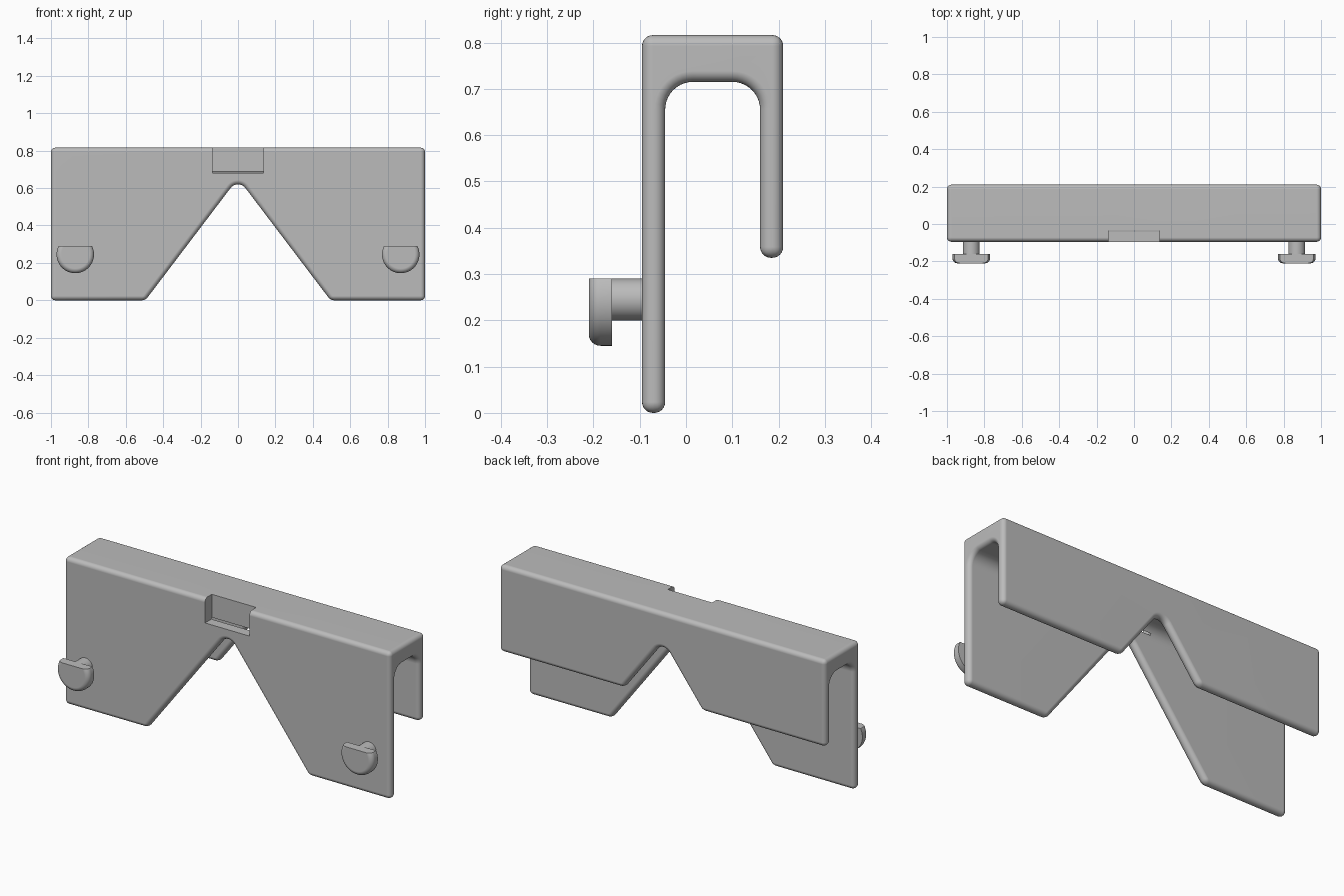
import bpy
import bmesh
import math

cube = bpy.data.objects.get("Cube")
if cube:
    bpy.data.objects.remove(cube, do_unlink=True)

grey = bpy.data.materials.new("plain grey")
grey.use_nodes = True
GREY = (0.5, 0.5, 0.5, 1)
grey.diffuse_color = GREY
grey.node_tree.nodes["Principled BSDF"].inputs["Base Color"].default_value = GREY


def arc(cx, cy, r, start, end, n):
    """Points on an arc, angles in degrees."""
    angles = [math.radians(start + (end - start) * i / n) for i in range(n + 1)]
    return [(cx + r * math.cos(a), cy + r * math.sin(a)) for a in angles]


def prism(name, outline, place, lo, hi):
    """Extrude a 2D outline between lo and hi; place maps (u, v, depth) to 3D."""
    bm = bmesh.new()
    base = bm.faces.new([bm.verts.new(place(u, v, lo)) for u, v in outline])
    top = bmesh.ops.extrude_face_region(bm, geom=[base])["geom"]
    shift = [b - a for a, b in zip(place(0, 0, lo), place(0, 0, hi))]
    bmesh.ops.translate(bm, vec=shift, verts=[g for g in top if isinstance(g, bmesh.types.BMVert)])
    bmesh.ops.recalc_face_normals(bm, faces=bm.faces)
    mesh = bpy.data.meshes.new(name)
    bm.to_mesh(mesh)
    bm.free()
    ob = bpy.data.objects.new(name, mesh)
    bpy.context.collection.objects.link(ob)
    mesh.materials.append(grey)
    return ob


def along_x(u, v, d):
    return (d, u, v)


def along_y(u, v, d):
    return (u, d, v)


def cut(ob, cutter):
    cutter.hide_render = True
    mod = ob.modifiers.new("cut", "BOOLEAN")
    mod.object = cutter
    mod.solver = "EXACT"


def round_edges(ob, width, limit=35):
    mod = ob.modifiers.new("round", "BEVEL")
    mod.width = width
    mod.segments = 6
    mod.limit_method = "ANGLE"
    mod.angle_limit = math.radians(limit)
    mod.use_clamp_overlap = False


def finish(ob, cutters=()):
    """Apply the modifiers, drop the cutters and shade."""
    bpy.ops.object.select_all(action="DESELECT")
    ob.select_set(True)
    bpy.context.view_layer.objects.active = ob
    bpy.ops.object.convert(target="MESH")
    for c in cutters:
        bpy.data.objects.remove(c, do_unlink=True)
    bpy.ops.object.shade_smooth_by_angle(angle=math.radians(35))
    mod = ob.modifiers.new("clean shading", "WEIGHTED_NORMAL")
    mod.keep_sharp = True


def box(u, v, w, h):
    return [(u, v), (w, v), (w, h), (u, h)]


# Saddle: long front flap, short back flap, filleted inside
FRONT, BACK, TOP, WALL, FILLET = -0.095, 0.21, 0.816, 0.05, 0.06
inner_f, inner_b, ceiling = FRONT + WALL, BACK - WALL, 0.715
profile = [(FRONT, 0), (inner_f, 0)]
profile += arc(inner_f + FILLET, ceiling - FILLET, FILLET, 180, 90, 10)
profile += arc(inner_b - FILLET, ceiling - FILLET, FILLET, 90, 0, 10)
profile += [(inner_b, 0.335), (BACK, 0.335), (BACK, TOP), (FRONT, TOP)]
saddle = prism("saddle", profile, along_x, -1, 1)

# Nose-like V opening with a rounded peak, through both flaps
side = math.degrees(math.atan2(0.604, 0.797))
opening = [(0.571, -0.1)] + arc(0, 0.57, 0.05, side, 180 - side, 10) + [(-0.571, -0.1)]
v_cutter = prism("v_cutter", opening, along_y, -0.5, 0.5)
cut(saddle, v_cutter)
round_edges(saddle, 0.0235)

# Square-edged recess at the top of the front
recess = prism("recess_cutter", box(-0.136, 0.68, 0.136, 1), along_y, -0.3, -0.035)
cut(saddle, recess)
finish(saddle, (v_cutter, recess))

# Pegs: round stem with a flat-topped disc head
for name, x in (("right", -0.87), ("left", 0.87)):
    stem = prism(name + "_peg_stem", arc(x, 0.245, 0.045, 0, 352.5, 47), along_y, -0.17, -0.08)
    finish(stem)

    head = prism(name + "_peg_head", arc(x, 0.245, 0.1, 0, 354.375, 63), along_y, -0.21, -0.16)
    bm = bmesh.new()
    bm.from_mesh(head.data)
    rim = [e for e in bm.edges if all(v.co.y < -0.2 for v in e.verts)]
    bmesh.ops.bevel(bm, geom=rim, offset=0.025, segments=6, profile=0.5, affect="EDGES")
    bm.to_mesh(head.data)
    bm.free()
    top_cutter = prism("top_cutter", box(x - 0.2, 0.29, x + 0.2, 0.5), along_y, -0.4, 0)
    cut(head, top_cutter)
    finish(head, (top_cutter,))
